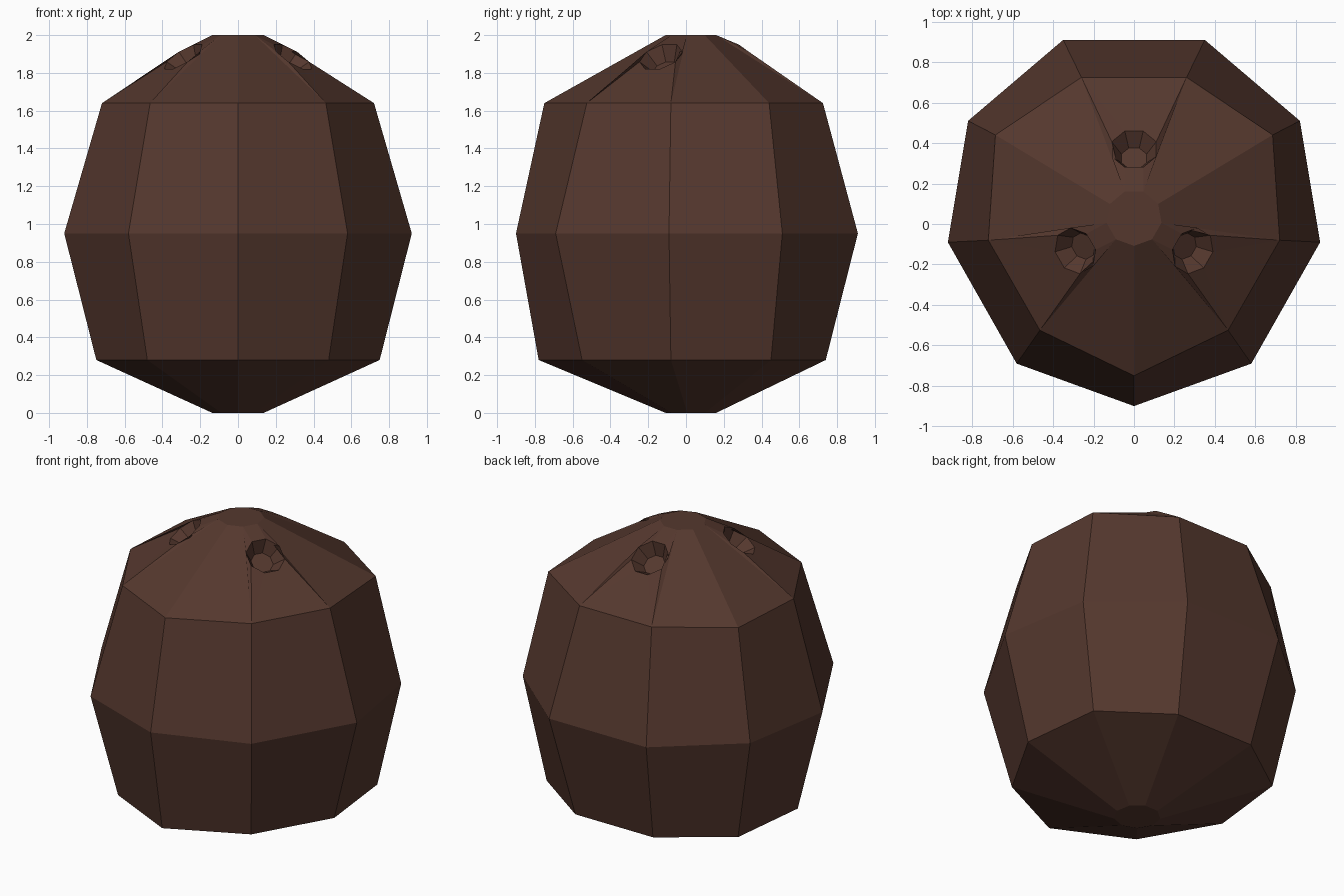
import bpy, bmesh, math
from mathutils import Vector

if "Cube" in bpy.data.objects:
    bpy.data.objects.remove(bpy.data.objects["Cube"])

bm = bmesh.new()
N = 9


def ring(z, front, half):
    """Nine-sided ring: front point plus four right-hand points, mirrored in x."""
    pts = [(0, front)] + half + [(-x, y) for x, y in reversed(half)]
    return [bm.verts.new((x, y, z)) for x, y in pts]


def cap_ring(z):
    r, c = 0.138, 0.03
    half = [(r * math.sin(a), c - r * math.cos(a))
            for a in (math.radians(40 * k) for k in range(1, 5))]
    return ring(z, c - r, half)


# Husk rings from bottom to top
rings = [
    cap_ring(0),
    ring(0.28, -0.78, [(0.48, -0.55), (0.75, -0.08), (0.69, 0.45), (0.28, 0.74)]),
    ring(0.95, -0.90, [(0.58, -0.69), (0.92, -0.09), (0.82, 0.51), (0.35, 0.91)]),
    ring(1.64, -0.75, [(0.465, -0.525), (0.72, -0.08), (0.685, 0.44), (0.26, 0.725)]),
    cap_ring(2.0),
]
bm.faces.new(rings[0][::-1])
bm.faces.new(rings[-1])


def dimple(corners, angle):
    """Raised octagonal rim with a tapered pit, joined to a four-cornered panel."""
    out = Vector((math.cos(angle), math.sin(angle), 0))
    side = Vector((-out.y, out.x, 0))
    up = -0.81 * Vector((0, 0, -1)) * 0.72 - out * 0.81
    up.normalize()
    normal = side.cross(up) * -1
    if normal.z < 0:
        normal = -normal
    centre = Vector((0, 0.035, 1.885)) + out * 0.335

    def octagon(radius, depth):
        # starts at the lower edge and runs anticlockwise seen from outside
        vs = []
        for k in range(8):
            a = math.radians(-112.5 + 45 * k)
            vs.append(bm.verts.new(centre - normal * depth
                      + side * radius * math.cos(a) + up * radius * math.sin(a)))
        return vs

    rim, floor = octagon(0.119, 0), octagon(0.068, 0.078)
    for k in range(4):
        a, b = corners[k], corners[(k + 1) % 4]
        i, j, n = 2 * k, 2 * k + 1, (2 * k + 2) % 8
        bm.faces.new((a, b, rim[j], rim[i]))
        bm.faces.new((b, rim[n], rim[j]))
    for k in range(8):
        n = (k + 1) % 8
        bm.faces.new((rim[k], rim[n], floor[n], floor[k]))
    bm.faces.new(floor)


# Side panels; three of the top ones carry a pit
for level in range(4):
    lo, hi = rings[level], rings[level + 1]
    for k in range(N):
        n = (k + 1) % N
        corners = (lo[k], lo[n], hi[n], hi[k])
        if level == 3 and k in (1, 4, 7):
            dimple(corners, math.radians(-90 + 40 * (k + 0.5)))
        else:
            bm.faces.new(corners)

bmesh.ops.recalc_face_normals(bm, faces=bm.faces)
mesh = bpy.data.meshes.new("coconut_shell")
bm.to_mesh(mesh)
bm.free()

mat = bpy.data.materials.new("dark_brown")
mat.diffuse_color = (0.09, 0.039, 0.027, 1)
mat.use_nodes = True
mat.node_tree.nodes["Principled BSDF"].inputs["Base Color"].default_value = mat.diffuse_color
mesh.materials.append(mat)
shell = bpy.data.objects.new("coconut_shell", mesh)
bpy.context.collection.objects.link(shell)
